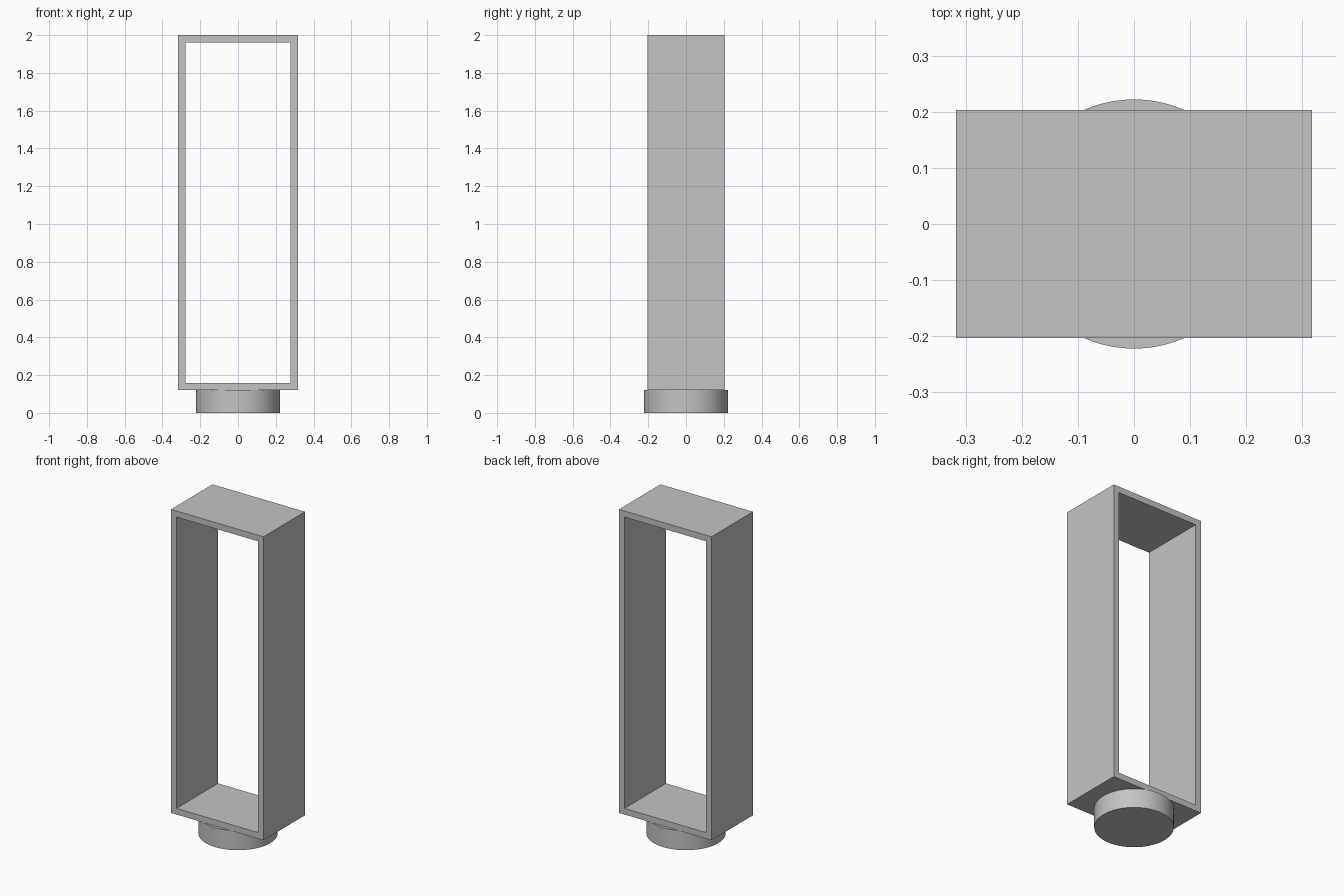
import bpy
import bmesh
from mathutils import Matrix, Vector

cube = bpy.data.objects.get("Cube")
if cube:
    bpy.data.objects.remove(cube, do_unlink=True)

WIDTH, DEPTH, TOP = 0.634, 0.406, 2.0
WALL = 0.038
BASE_RADIUS, BASE_HEIGHT = 0.222, 0.12

# Single grey finish
grey = bpy.data.materials.new("plain_grey")
grey.use_nodes = True
colour = (0.55, 0.55, 0.55, 1)
grey.diffuse_color = colour
grey.node_tree.nodes["Principled BSDF"].inputs["Base Color"].default_value = colour


def make_object(name, bm):
    mesh = bpy.data.meshes.new(name)
    bm.to_mesh(mesh)
    bm.free()
    mesh.materials.append(grey)
    obj = bpy.data.objects.new(name, mesh)
    bpy.context.collection.objects.link(obj)
    return obj


# Upright rectangular frame, open at front and back
bm = bmesh.new()
height = TOP - BASE_HEIGHT
place = Matrix.Translation(Vector((0, 0, BASE_HEIGHT + height / 2)))
bmesh.ops.create_cube(bm, size=1, matrix=place @ Matrix.Diagonal((WIDTH, DEPTH, height, 1)))
bm.normal_update()
open_ends = [f for f in bm.faces if abs(f.normal.y) > 0.9]
bmesh.ops.delete(bm, geom=open_ends, context='FACES_ONLY')
frame = make_object("frame", bm)
walls = frame.modifiers.new("walls", 'SOLIDIFY')
walls.thickness = WALL
walls.offset = -1
walls.use_even_offset = True

# Round foot below the frame
bm = bmesh.new()
bmesh.ops.create_cone(bm, cap_ends=True, segments=96, radius1=BASE_RADIUS,
                      radius2=BASE_RADIUS, depth=BASE_HEIGHT,
                      matrix=Matrix.Translation(Vector((0, 0, BASE_HEIGHT / 2))))
foot = make_object("round_foot", bm)
bpy.ops.object.select_all(action='DESELECT')
foot.select_set(True)
bpy.context.view_layer.objects.active = foot
bpy.ops.object.shade_smooth_by_angle(angle=0.6)
